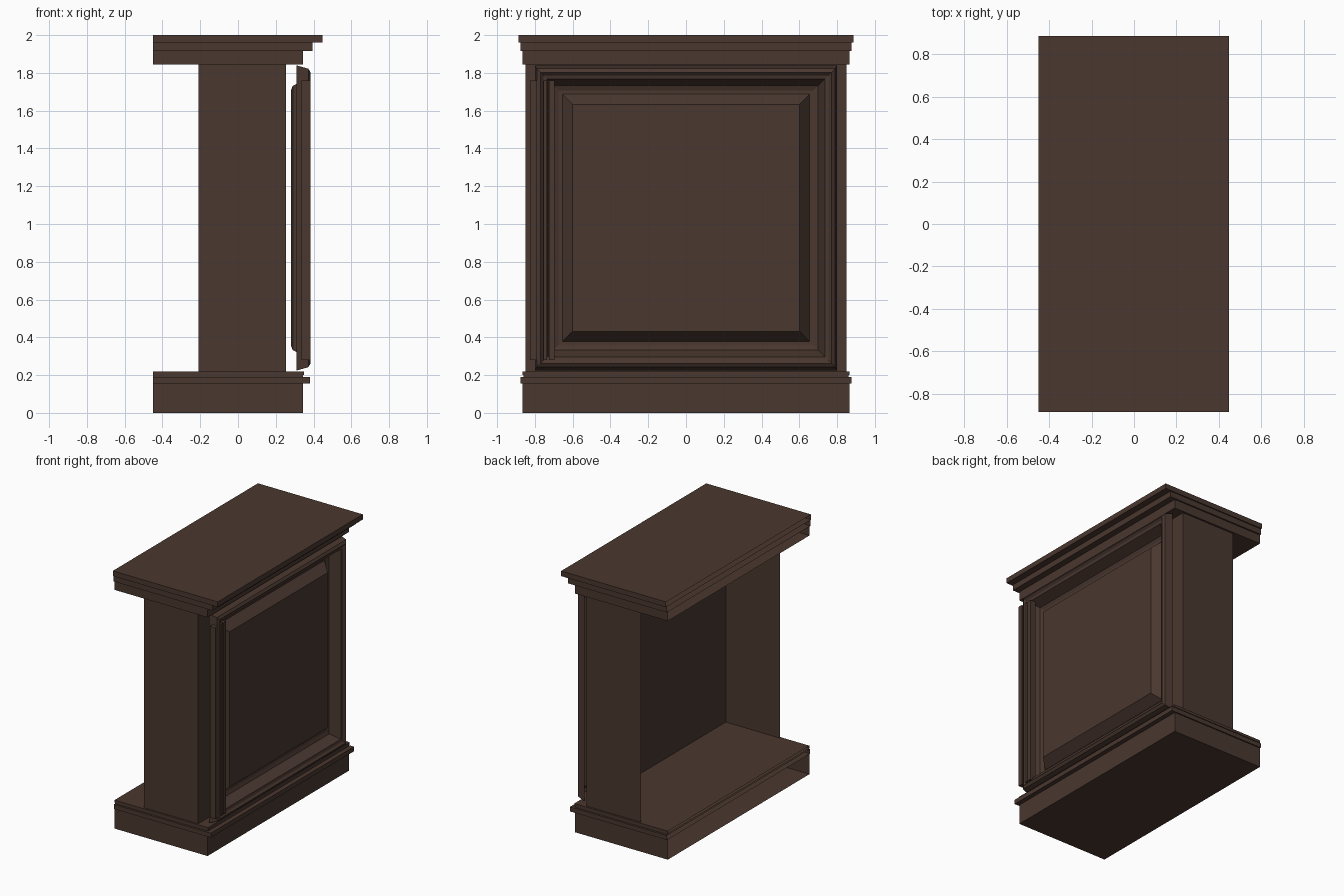
import bpy
import bmesh

cube = bpy.data.objects.get("Cube")
if cube:
    bpy.data.objects.remove(cube, do_unlink=True)

# Single dark wood colour
wood = bpy.data.materials.new("dark_walnut")
wood.use_nodes = True
colour = (0.068, 0.039, 0.029, 1)
wood.diffuse_color = colour
wood.node_tree.nodes["Principled BSDF"].inputs["Base Color"].default_value = colour


def finish(name, bm):
    mesh = bpy.data.meshes.new(name)
    bm.to_mesh(mesh)
    bm.free()
    mesh.materials.append(wood)
    obj = bpy.data.objects.new(name, mesh)
    bpy.context.collection.objects.link(obj)
    return obj


def box(name, x, y, z, open_sides=()):
    """Box between the given limits; open_sides lists face normals to leave out."""
    bm = bmesh.new()
    bmesh.ops.create_cube(bm, size=1)
    for v in bm.verts:
        v.co = [lo + (c + 0.5) * (hi - lo) for c, (lo, hi) in zip(v.co, (x, y, z))]
    bm.normal_update()
    gone = [f for f in bm.faces
            if tuple(round(c) for c in f.normal) in open_sides]
    bmesh.ops.delete(bm, geom=gone, context='FACES')
    return finish(name, bm)


BACK = (-1, 0, 0)
BACK_X = -0.45

# Stepped plinth and cornice: hollow layers, open at the back
layers = [
    ("plinth", 0.345, 0.865, 0, 0.155),
    ("plinth_moulding", 0.38, 0.875, 0.155, 0.19),
    ("plinth_cap_lower", 0.345, 0.86, 0.19, 0.2),
    ("plinth_cap_upper", 0.35, 0.865, 0.2, 0.22),
    ("cornice_lower", 0.345, 0.865, 1.845, 1.915),
    ("cornice_middle", 0.395, 0.877, 1.915, 1.96),
    ("cornice_top", 0.447, 0.886, 1.96, 2.0),
]
for name, front_x, half_y, low, high in layers:
    box(name, (BACK_X, front_x), (-half_y, half_y), (low, high), (BACK,))

# Thin-walled body, open towards the back
box("body_shell", (-0.21, 0.255), (-0.85, 0.85), (0.22, 1.845),
    (BACK, (0, 0, 1), (0, 0, -1)))

# Framed raised panel: rectangular rings (half size, depth) from outside in
profile = [(0.808, 0.31), (0.79, 0.372), (0.77, 0.385), (0.755, 0.37),
           (0.735, 0.365), (0.70, 0.29), (0.675, 0.28), (0.655, 0.28),
           (0.60, 0.347)]
mid_z = 1.032
bm = bmesh.new()
rings = []
for half, x in profile:
    rings.append([bm.verts.new((x, sy * min(half, 0.80), mid_z + sz * half))
                  for sy, sz in ((-1, -1), (1, -1), (1, 1), (-1, 1))])
for outer, inner in zip(rings, rings[1:]):
    for i in range(4):
        j = (i + 1) % 4
        bm.faces.new((outer[i], outer[j], inner[j], inner[i]))
bm.faces.new(rings[-1])
finish("raised_panel_door", bm)

# Upright mouldings along one stile of the door
for name, y in (("outer_stile_strip", (-0.825, -0.79)),
                ("inner_stile_strip", (-0.755, -0.735)),
                ("stile_bead", (-0.725, -0.695))):
    box(name, (0.337, 0.385), y, (0.28, 1.76))
